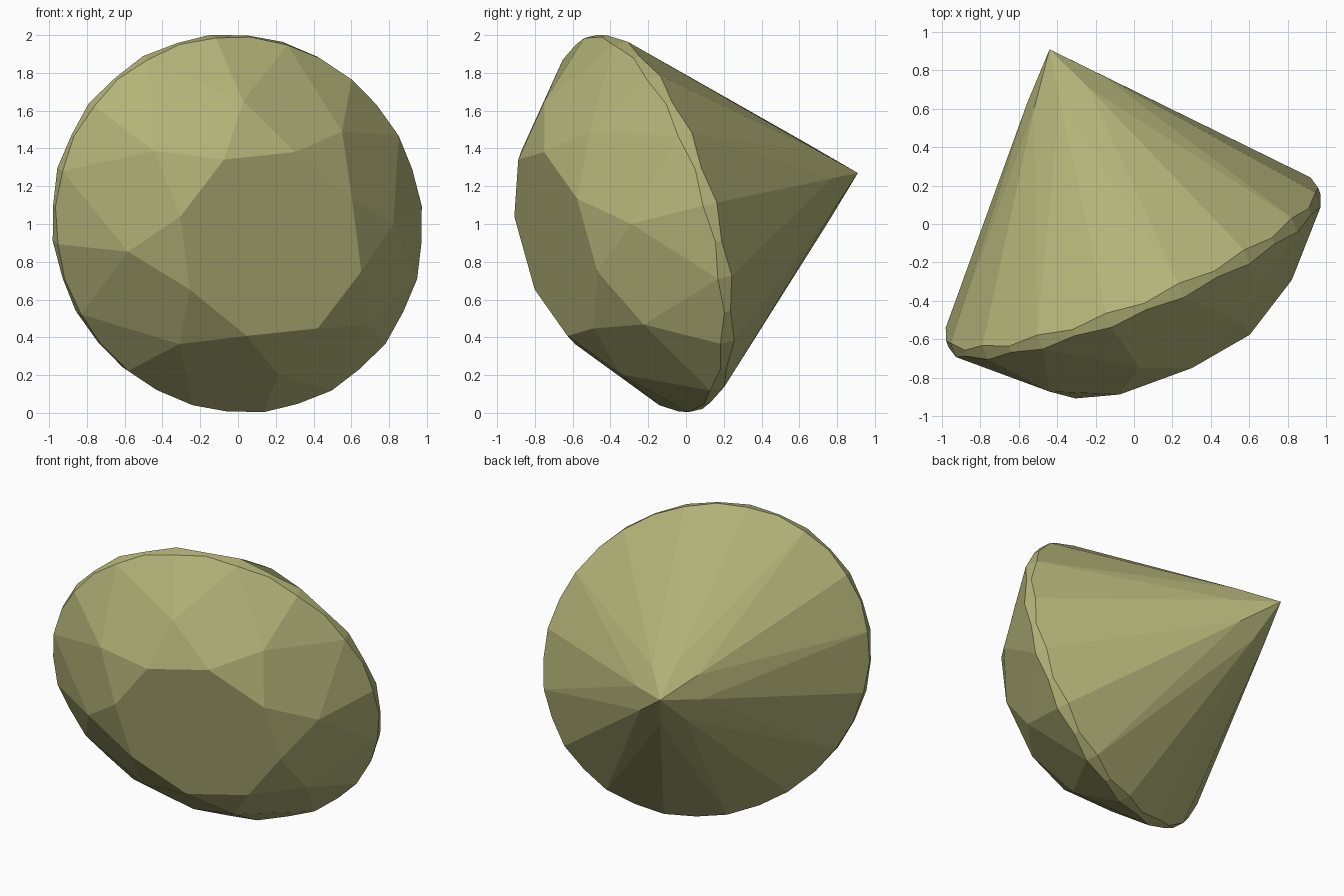
import bpy, bmesh
from math import pi, cos, sin
from mathutils import Vector

if "Cube" in bpy.data.objects:
    bpy.data.objects.remove(bpy.data.objects["Cube"])

# Frame of the tilted stone: table centre, depth axis to the point, and two table radii
CENTRE = Vector((0.174, -0.689, 0.894))
AXIS = Vector((-0.614, 1.599, 0.376))
A = Vector((-0.248, -0.199, 0.447))
B = Vector((0.429, 0.112, 0.241))

bm = bmesh.new()


def ring(n, radius, depth, offset=0.0):
    """Ring of n vertices; depth is a number or an (even, odd) pair."""
    d = depth if isinstance(depth, tuple) else (depth, depth)
    out = []
    for i in range(n):
        a = 2 * pi * i / n + offset
        out.append(bm.verts.new(CENTRE + AXIS * d[i % 2] + (A * cos(a) + B * sin(a)) * radius))
    return out


table = ring(8, 1.0, 0.0)
star = ring(8, 1.43, 0.088, pi / 8)
rim_front = ring(32, 1.96, (0.267, 0.279))
rim_back = ring(32, 1.96, (0.313, 0.299))
lower = ring(8, 0.40, 0.87, pi / 8)
culet = bm.verts.new(CENTRE + AXIS)

# Flat table
bm.faces.new(table)
for i in range(8):
    j, g = (i + 1) % 8, 4 * i
    # Crown: star and bezel facets
    bm.faces.new((table[i], star[i], table[j]))
    bm.faces.new((table[i], star[i - 1], rim_front[g], star[i]))
    # Pavilion main facets
    bm.faces.new((culet, lower[i - 1], rim_back[g], lower[i]))
    # Upper and lower girdle facets
    for k in (g, g + 2):
        tri = (k, k + 1, (k + 2) % 32)
        bm.faces.new([star[i]] + [rim_front[t] for t in tri])
        bm.faces.new([lower[i]] + [rim_back[t] for t in tri])
# Girdle band
for i in range(32):
    j = (i + 1) % 32
    bm.faces.new((rim_front[i], rim_front[j], rim_back[j], rim_back[i]))

bmesh.ops.recalc_face_normals(bm, faces=bm.faces)
mesh = bpy.data.meshes.new("cut_gemstone")
bm.to_mesh(mesh)
bm.free()
gem = bpy.data.objects.new("cut_gemstone", mesh)
bpy.context.collection.objects.link(gem)

# Olive stone
mat = bpy.data.materials.new("olive")
mat.diffuse_color = (0.45, 0.45, 0.19, 1)
mat.use_nodes = True
mat.node_tree.nodes["Principled BSDF"].inputs["Base Color"].default_value = mat.diffuse_color
mesh.materials.append(mat)
